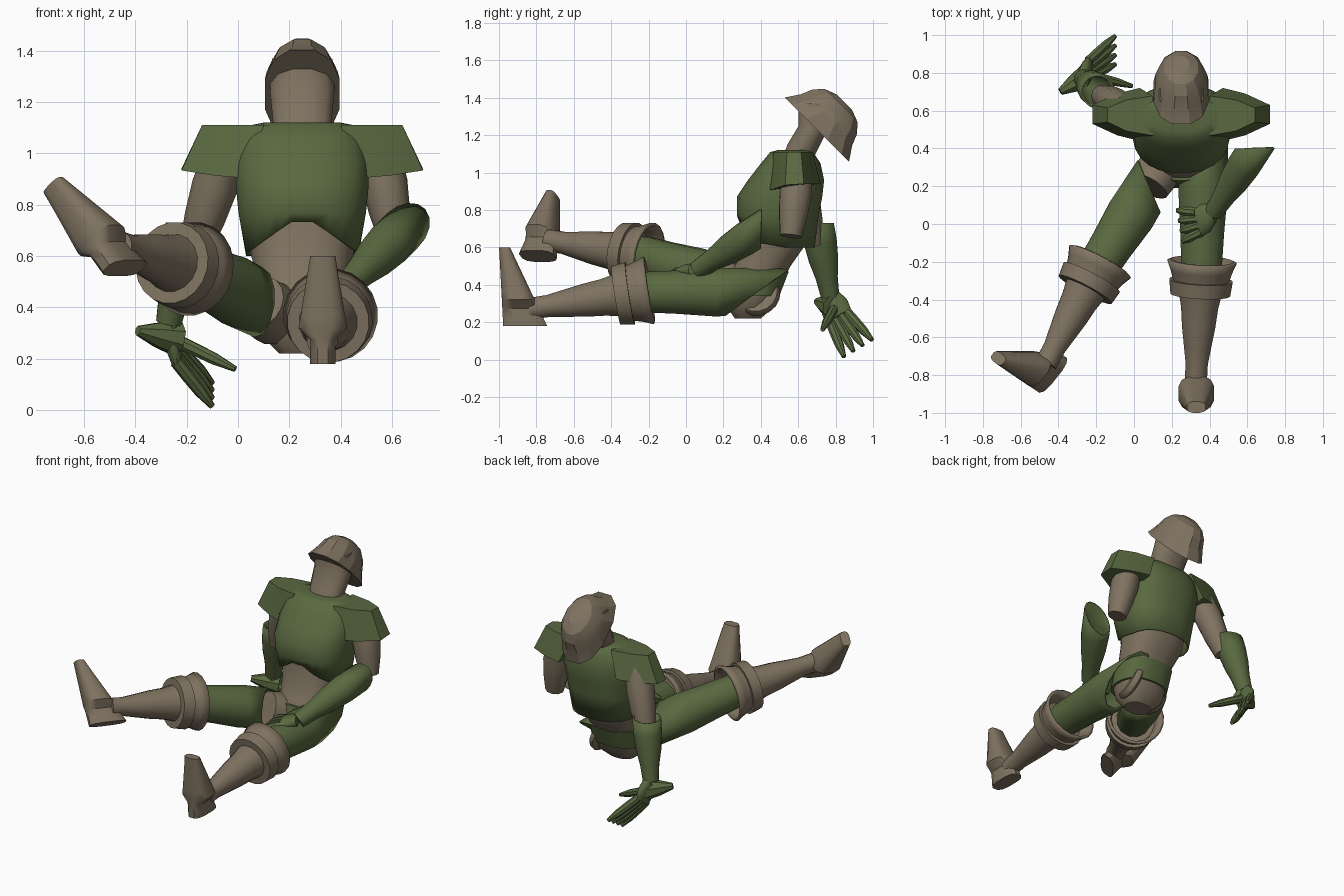
import bpy, bmesh, math
from mathutils import Vector

cube = bpy.data.objects.get("Cube")
if cube:
    bpy.data.objects.remove(cube, do_unlink=True)

CENTRE = .25  # centre line of the torso
RIGHT, BACK, UP = Vector.Fill(3), Vector.Fill(3), Vector.Fill(3)
RIGHT.x = BACK.y = UP.z = 1


def material(name, colour):
    mat = bpy.data.materials.new(name)
    mat.use_nodes = True
    mat.diffuse_color = (*colour, 1)
    shader = mat.node_tree.nodes["Principled BSDF"]
    shader.inputs["Base Color"].default_value = (*colour, 1)
    return mat


GREEN = material("olive green armour", (.1, .14, .051))
BROWN = material("grey brown cloth", (.214, .171, .119))


def ring(centre, across, along, width, depth, sides=16, power=2.0):
    """Rounded cross-section; a higher power makes it boxier."""
    points = []
    for i in range(sides):
        angle = math.tau * (i + .5) / sides
        c, s = math.cos(angle), math.sin(angle)
        c = math.copysign(abs(c) ** (2 / power), c)
        s = math.copysign(abs(s) ** (2 / power), s)
        points.append(centre + across * c * width + along * s * depth)
    return points


def loft(name, rings, mat, closed_start=True, closed_end=True, thickness=0, angle=40):
    """Skin a list of matching rings and shade it with sharp creases."""
    bm = bmesh.new()
    loops = [[bm.verts.new(point) for point in points] for points in rings]
    for lower, upper in zip(loops, loops[1:]):
        for i in range(len(lower)):
            bm.faces.new((lower[i - 1], lower[i], upper[i], upper[i - 1]))
    if closed_start:
        bm.faces.new(loops[0])
    if closed_end:
        bm.faces.new(loops[-1])
    bmesh.ops.recalc_face_normals(bm, faces=bm.faces)
    mesh = bpy.data.meshes.new(name)
    bm.to_mesh(mesh)
    bm.free()
    mesh.materials.append(mat)
    part = bpy.data.objects.new(name, mesh)
    bpy.context.collection.objects.link(part)
    bpy.ops.object.select_all(action='DESELECT')
    part.select_set(True)
    bpy.context.view_layer.objects.active = part
    bpy.ops.object.shade_smooth_by_angle(angle=math.radians(angle))
    if thickness:
        part.modifiers.new("shell thickness", 'SOLIDIFY').thickness = thickness


def tube(name, start, end, radii, mat, sides=16, cut=None, **options):
    """Straight limb with evenly spaced radii; cut is the normal of a slanted start."""
    start, end = Vector(start), Vector(end)
    axis = (end - start).normalized()
    turn = axis.to_track_quat('Z', 'Y')
    last = len(radii) - 1
    rings = [ring(start.lerp(end, i / last), turn @ RIGHT, turn @ BACK, radius, radius, sides)
             for i, radius in enumerate(radii)]
    if cut:
        cut = Vector(cut)
        rings[0] = [p + axis * (start - p).dot(cut) / axis.dot(cut) for p in rings[0]]
    loft(name, rings, mat, **options)


def trunk_rings(sections, sides=24):
    """Level sections given as height, front, back and half width."""
    return [ring(Vector((CENTRE, (front + back) / 2, height)), RIGHT, BACK,
                 width, (back - front) / 2, sides, power=2.4)
            for height, front, back, width in sections]


# Breastplate, its hem rising to a point at the front
chest = trunk_rings([(.6, .29, .69, .22), (.77, .27, .71, .25), (.87, .27, .73, .26),
                     (.96, .33, .74, .26), (1.05, .4, .72, .24), (1.11, .45, .68, .2),
                     (1.12, .49, .66, .15)])
for point in chest[0]:
    if point.y < .49:
        point.z += .16 * (1 - abs(point.x - CENTRE) / .24)
loft("breastplate", chest, GREEN, closed_start=False, thickness=.01)

# Waist, pelvis and belt
loft("abdomen", trunk_rings([(.22, .26, .4, .09), (.28, .22, .47, .15), (.38, .2, .5, .17),
                             (.5, .26, .56, .17), (.6, .31, .63, .2), (.8, .32, .67, .22)]), BROWN)
loft("belt", trunk_rings([(.34, .19, .5, .18), (.47, .23, .55, .18)]), GREEN)

# Neck and face column
loft("neck_and_face", trunk_rings([(1.07, .51, .68, .11), (1.15, .54, .72, .12),
                                   (1.25, .6, .77, .13), (1.37, .6, .77, .12)], sides=12), BROWN)

# Faceted helmet: a tilted dome whose rim flares into a brim and a neck guard
crown = (BACK + UP).normalized()
forward = (UP - BACK).normalized()
rim = Vector((CENTRE, .7, 1.23))
helmet = [ring(rim, RIGHT, forward, .15, .25, sides=12, power=2.4)]
for step in range(4):
    lift = math.radians(20 + step * 20)
    size = math.cos(lift) ** .7
    helmet.append(ring(rim + crown * .21 * math.sin(lift), RIGHT, forward,
                       .15 * size, .21 * size, sides=12))
loft("helmet", helmet, BROWN, angle=20)

# Shoulder pads: boxes that narrow outwards, mirrored
for side, sign in (("left", 1), ("right", -1)):
    pad = []
    for top, bottom, depth in ((.15, .22, .14), (.29, .34, .11), (.39, .47, .05)):
        pad.append([Vector((CENTRE + sign * top, .58 - depth * .8, 1.11)),
                    Vector((CENTRE + sign * top, .58 + depth * .7, 1.11)),
                    Vector((CENTRE + sign * bottom, .58 + depth, .94)),
                    Vector((CENTRE + sign * bottom, .58 - depth, .95 - depth / 3))])
    loft(side + "_shoulder_pad", pad, GREEN, angle=20)


def arm(side, shoulder, sleeve_end, elbow, cut, wrist, knuckles, spread, reach, fan, thumb):
    """Sleeve, open forearm guard, palm, four fanned fingers and a thumb."""
    tube(side + "_upper_arm", shoulder, sleeve_end, (.08, .09, .08, .06), BROWN, 10)
    tube(side + "_forearm", elbow, wrist, (.09, .09, .08, .06, .05), GREEN,
         cut=cut, closed_start=False, thickness=.01)
    wrist, knuckles, spread = Vector(wrist), Vector(knuckles), Vector(spread)
    reach, fan = Vector(reach), Vector(fan)
    across = spread.normalized()
    normal = across.cross(reach).normalized()
    width = spread.length * 2.2
    loft(side + "_palm", [ring(wrist, across, normal, .05, .04),
                          ring(wrist.lerp(knuckles, .5), across, normal, width, .04),
                          ring(knuckles, across, normal, width, .03)], GREEN)
    finger = (.026, .026, .024, .012)
    for i in range(4):
        offset = i - 1.5
        base = knuckles + spread * offset
        tube(f"{side}_finger_{i}", base, base + reach + fan * offset, finger, GREEN, 8)
    tube(side + "_thumb", wrist.lerp(knuckles, .5), thumb, finger, GREEN, 8)


arm("left", (.55, .6, 1), (.61, .56, .66), (.64, .4, .7), BACK, (.42, .06, .48),
    (.34, .01, .47), (.01, -.035, 0), (-.1, -.02, -.03), (0, -.02, 0), (.33, -.13, .44))
arm("right", (-.05, .6, 1), (-.17, .68, .62), (-.19, .7, .73), UP, (-.27, .77, .34),
    (-.24, .82, .22), (0, -.03, -.02), (.14, .1, -.16), (0, -.02, -.01), (-.01, .73, .16))
tube("right_palm_heel", (-.24, .79, .28), (-.39, .7, .31), (.07, .05, .02), GREEN, 8)


def leg(side, pelvis, hip, cut, knee, ankle, toe, sole):
    """Hip, open thigh guard, flared knee cuff, boot shaft and foot."""
    tube(side + "_hip", pelvis, hip, (.09, .12, .12, .11), BROWN)
    knee, ankle = Vector(knee), Vector(ankle)
    tube(side + "_thigh_guard", hip, knee.lerp(ankle, .1), (.13, .135, .12, .11), GREEN, 12,
         cut=cut, closed_start=False, thickness=.01)
    cuff = knee.lerp(ankle, .17)
    tube(side + "_knee_flare", knee, cuff, (.185, .165, .15), BROWN, 20,
         closed_start=False, thickness=.02)
    tube(side + "_knee_band", cuff, knee.lerp(ankle, .3), (.17, .16), BROWN, 20)
    tube(side + "_boot_shaft", knee.lerp(ankle, .25), knee.lerp(ankle, 1.1),
         (.12, .1, .09, .075, .06, .06), BROWN)

    # Narrow heel, then a wide ball that thins and tapers to the toe
    toe, sole = Vector(toe).normalized(), Vector(sole)
    sole = (sole - toe * sole.dot(toe)).normalized()
    rings = []
    for i in range(10):
        t = i / 9
        upper, lower = .2 * t - .04, .2 + .02 * t
        width = .05 if t < .3 else .12 - .07 * t
        middle = ankle + toe * (.42 * t - .1) + sole * (upper + lower) / 2
        rings.append(ring(middle, toe.cross(sole), sole, width,
                          (lower - upper) / 2, sides=12, power=3))
    loft(side + "_foot", rings, BROWN)


leg("left", (.32, .39, .34), (.37, .38, .36), (0, .6, -.8), (.36, -.2, .37), (.33, -.78, .28),
    (0, 0, 1), (0, -1, 0))
leg("right", (.18, .37, .34), (.08, .2, .42), (.9, .4, 0), (-.18, -.2, .55), (-.44, -.69, .63),
    (-.5, .4, .77), (-.6, -.75, 0))
